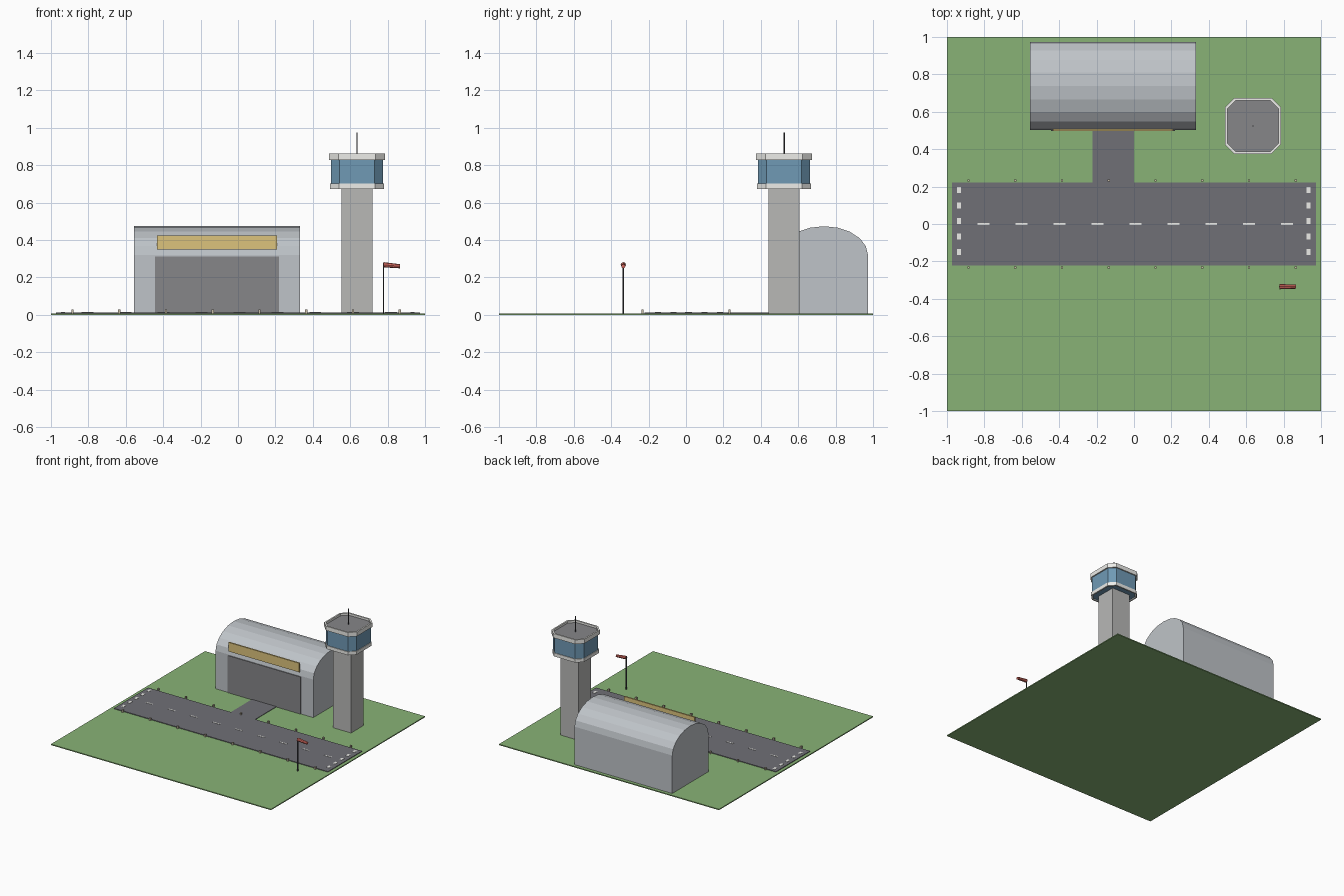
import bpy, bmesh, math
from mathutils import Vector

if "Cube" in bpy.data.objects:
    bpy.data.objects.remove(bpy.data.objects["Cube"])


def mat(name, r, g, b):
    m = bpy.data.materials.new(name)
    m.diffuse_color = (r, g, b, 1)
    m.use_nodes = True
    m.node_tree.nodes["Principled BSDF"].inputs["Base Color"].default_value = m.diffuse_color
    return m


GRASS = mat("grass", 0.25, 0.45, 0.18)
ASPHALT = mat("asphalt", 0.16, 0.16, 0.18)
PAINT = mat("white_paint", 0.85, 0.85, 0.82)
METAL = mat("hangar_metal", 0.52, 0.55, 0.58)
DOOR = mat("door_grey", 0.24, 0.24, 0.25)
CONCRETE = mat("concrete", 0.48, 0.48, 0.47)
GLASS = mat("glass", 0.16, 0.32, 0.46)
DARK = mat("dark_metal", 0.07, 0.07, 0.08)
YELLOW = mat("sign_yellow", 0.72, 0.55, 0.2)
RED = mat("sock_red", 0.7, 0.15, 0.12)
LAMP = mat("lamp", 0.6, 0.52, 0.4)


def finish(bm, name, material):
    bmesh.ops.recalc_face_normals(bm, faces=bm.faces)
    me = bpy.data.meshes.new(name)
    bm.to_mesh(me)
    bm.free()
    me.materials.append(material)
    ob = bpy.data.objects.new(name, me)
    bpy.context.collection.objects.link(ob)
    return ob


def add_box(bm, x0, x1, y0, y1, z0, z1):
    verts = bmesh.ops.create_cube(bm, size=1)["verts"]
    for v in verts:
        v.co = Vector(((x0 + x1) / 2 + v.co.x * (x1 - x0),
                       (y0 + y1) / 2 + v.co.y * (y1 - y0),
                       (z0 + z1) / 2 + v.co.z * (z1 - z0)))


def boxes(name, material, dims):
    bm = bmesh.new()
    for d in dims:
        add_box(bm, *d)
    return finish(bm, name, material)


def prism(name, material, points, offset):
    """Extrude a closed 3D outline along an offset."""
    bm = bmesh.new()
    face = bm.faces.new([bm.verts.new(p) for p in points])
    ext = bmesh.ops.extrude_face_region(bm, geom=[face])["geom"]
    bmesh.ops.translate(bm, vec=offset,
                        verts=[v for v in ext if isinstance(v, bmesh.types.BMVert)])
    return finish(bm, name, material)


def rod(name, material, a, b, r1, r2, sides):
    a, b = Vector(a), Vector(b)
    bm = bmesh.new()
    bmesh.ops.create_cone(bm, cap_ends=True, segments=sides, radius1=r1, radius2=r2,
                          depth=(b - a).length)
    rot = Vector((0, 0, 1)).rotation_difference(b - a).to_matrix()
    for v in bm.verts:
        v.co = rot @ v.co + (a + b) / 2
    return finish(bm, name, material)


# Ground, runway and taxiway
G = 0.008
boxes("ground", GRASS, [(-1, 1, -1, 1, 0, G)])
boxes("runway", ASPHALT, [(-0.973, 0.973, -0.222, 0.222, G - 0.004, 0.013)])
boxes("taxiway", ASPHALT, [(-0.222, 0, 0.215, 0.51, G - 0.004, 0.012)])

# Runway paint and edge lights
boxes("centre_dashes", PAINT,
      [(x - 0.032, x + 0.032, -0.005, 0.005, 0.012, 0.015)
       for x in (-0.805 + 0.203 * i for i in range(9))])
boxes("threshold_marks", PAINT,
      [(x - 0.011, x + 0.011, y - 0.017, y + 0.017, 0.012, 0.015)
       for x in (-0.935, 0.932) for y in (0.182 - 0.083 * i for i in range(5))])
boxes("runway_lights", LAMP,
      [(x - 0.006, x + 0.006, y - 0.006, y + 0.006, G - 0.002, 0.028)
       for y in (-0.232, 0.232) for x in (-0.885 + 0.25 * i for i in range(8))])

# Hangar: straight walls under a ten-sided barrel roof
HX0, HX1, YC, HW, SPRING, RISE = -0.556, 0.332, 0.738, 0.235, 0.32, 0.154
profile = [(HX0, YC - HW, G - 0.002)]
for k in range(11):
    a = math.pi * k / 10
    profile.append((HX0, YC - HW * math.cos(a), SPRING + RISE * math.sin(a)))
profile.append((HX0, YC + HW, G - 0.002))
prism("hangar", METAL, profile, (HX1 - HX0, 0, 0))
boxes("hangar_door", DOOR, [(-0.444, 0.22, 0.498, 0.51, G, 0.313)])
boxes("sign_board", YELLOW, [(-0.434, 0.209, 0.496, 0.508, 0.35, 0.424)])

# Control tower
TX, TY = 0.636, 0.524


def octagon(half, z):
    c = half * 0.67
    return [(TX + x, TY + y, z) for x, y in
            ((half, -c), (half, c), (c, half), (-c, half),
             (-half, c), (-half, -c), (-c, -half), (c, -half))]


def ring(name, material, outer, inner, z0, z1):
    bm = bmesh.new()
    loops = [[bm.verts.new(p) for p in octagon(h, z)]
             for h, z in ((outer, z0), (outer, z1), (inner, z1), (inner, z0))]
    for i in range(4):
        a, b = loops[i], loops[(i + 1) % 4]
        for j in range(8):
            k = (j + 1) % 8
            bm.faces.new((a[j], a[k], b[k], b[j]))
    return finish(bm, name, material)


boxes("tower_shaft", CONCRETE,
      [(TX - 0.082, TX + 0.082, TY - 0.082, TY + 0.082, G - 0.002, 0.69)])
prism("cab_glass", GLASS, octagon(0.139, 0.682), (0, 0, 0.155))
ring("cab_sill", PAINT, 0.144, 0.132, 0.674, 0.702)
prism("cab_roof", DOOR, octagon(0.142, 0.832), (0, 0, 0.014))
ring("roof_parapet", PAINT, 0.149, 0.137, 0.828, 0.863)
rod("antenna", DARK, (TX, TY, 0.84), (TX, TY, 0.975), 0.004, 0.004, 6)

# Windsock
rod("windsock_pole", DARK, (0.778, -0.335, G - 0.002), (0.778, -0.335, 0.278), 0.004, 0.004, 6)
rod("windsock", RED, (0.778, -0.335, 0.268), (0.866, -0.335, 0.26), 0.014, 0.011, 8)
